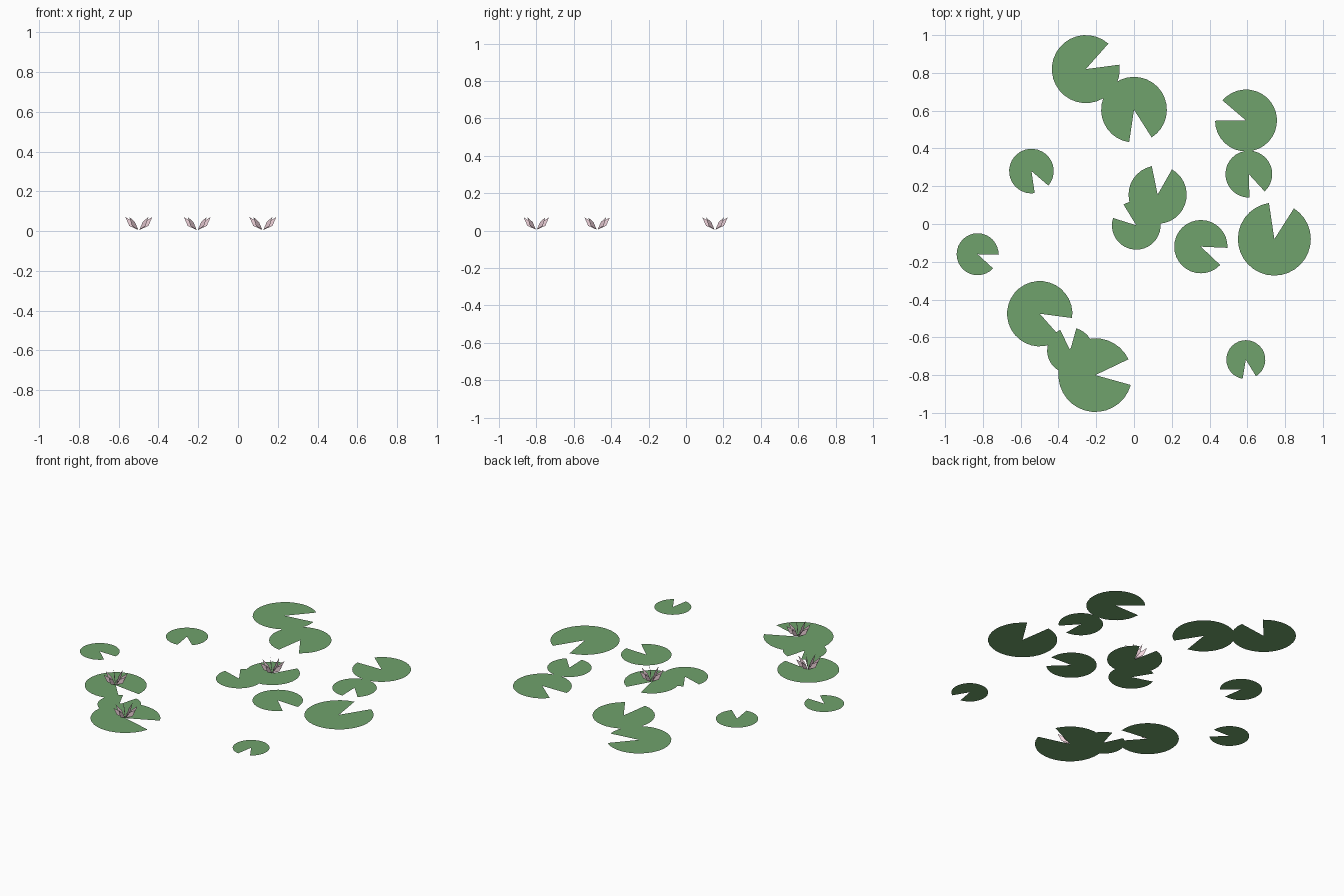
import bpy, bmesh
from math import radians, cos, sin, pi

if "Cube" in bpy.data.objects:
    bpy.data.objects.remove(bpy.data.objects["Cube"])


def material(name, color):
    m = bpy.data.materials.new(name)
    m.diffuse_color = (*color, 1)
    m.use_nodes = True
    m.node_tree.nodes["Principled BSDF"].inputs["Base Color"].default_value = m.diffuse_color
    return m


def finish(name, bm, mat):
    me = bpy.data.meshes.new(name)
    bm.to_mesh(me)
    bm.free()
    me.materials.append(mat)
    ob = bpy.data.objects.new(name, me)
    bpy.context.collection.objects.link(ob)
    return ob


green = material("pad_green", (0.16, 0.36, 0.15))
pink = material("petal_pink", (0.88, 0.66, 0.72))


# Floating leaf: flat disc with a wedge notch
def lily_pad(i, x, y, r, notch):
    bm = bmesh.new()
    z = 0.0002 * i
    start, sweep, n = radians(notch + 20.5), radians(319), 28
    hub = bm.verts.new((x, y, z))
    rim = [bm.verts.new((x + r * cos(start + sweep * k / n),
                         y + r * sin(start + sweep * k / n), z)) for k in range(n + 1)]
    for a, b in zip(rim, rim[1:]):
        bm.faces.new((hub, a, b))
    finish(f"lily_pad_{i}", bm, green)


# Blossom: upright flat petals fanned around a centre
def blossom(i, x, y, petals=8):
    bm = bmesh.new()
    profile = [(0.004, 0.006), (0.048, 0.026), (0.068, 0.071), (0.028, 0.046)]
    for k in range(petals):
        a = 2 * pi * k / petals
        bm.faces.new([bm.verts.new((x + d * cos(a), y + d * sin(a), z))
                      for d, z in profile])
    finish(f"blossom_{i}", bm, pink)


# x, y, radius, notch direction in degrees
pads = [
    (-0.255, 0.82, 0.18, 28), (0.0, 0.605, 0.174, 282),
    (0.593, 0.548, 0.164, 160), (0.608, 0.264, 0.124, 292),
    (-0.543, 0.28, 0.118, 299), (0.012, -0.007, 0.129, 142),
    (0.125, 0.155, 0.154, 81), (0.354, -0.12, 0.141, 337),
    (0.743, -0.08, 0.193, 78), (-0.828, -0.16, 0.111, 338),
    (-0.499, -0.475, 0.173, 332), (-0.338, -0.67, 0.122, 95),
    (-0.205, -0.8, 0.195, 5), (0.592, -0.718, 0.103, 281),
]
for i, p in enumerate(pads):
    lily_pad(i, *p)
for i, j in enumerate((6, 10, 12)):
    blossom(i, *pads[j][:2])
